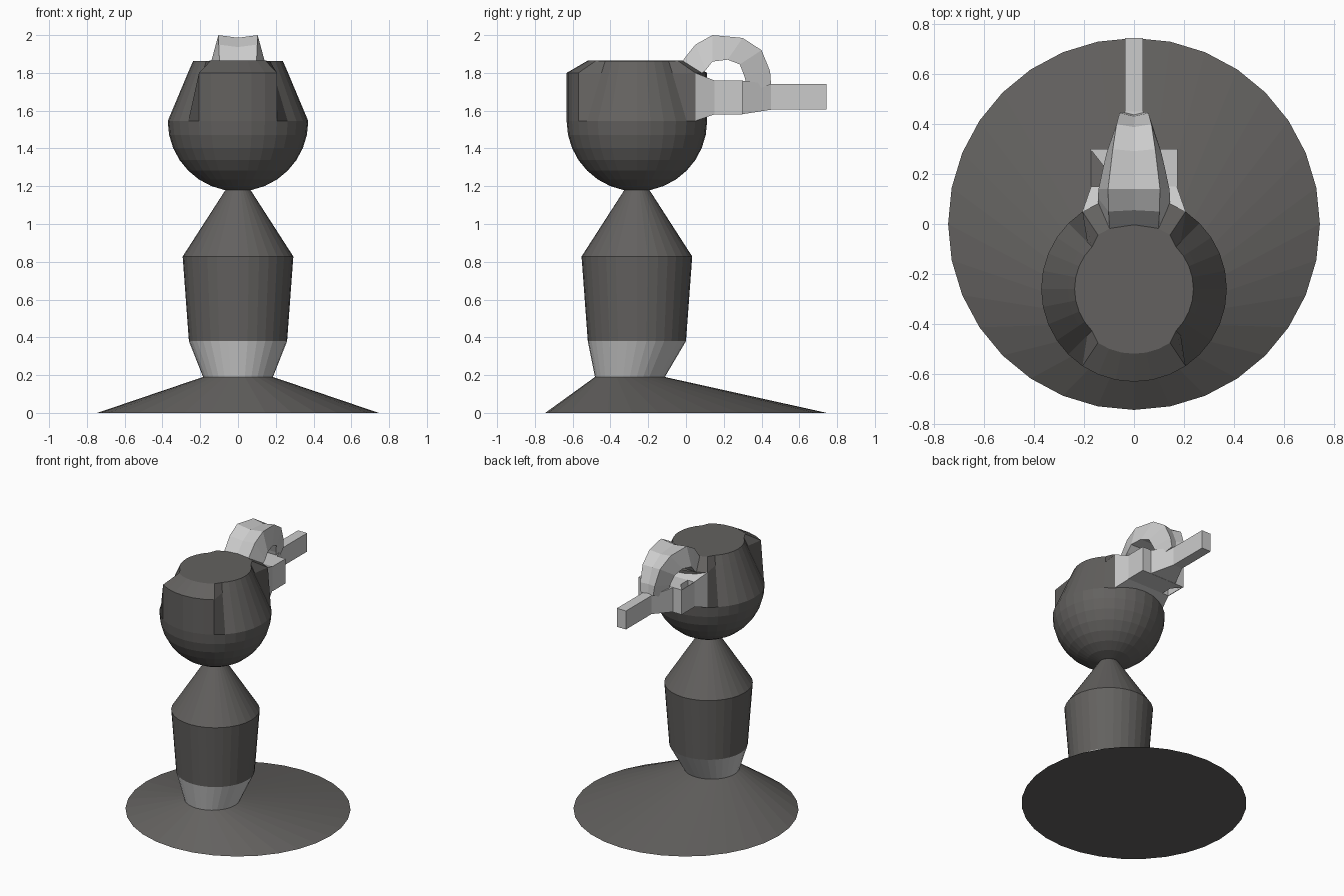
import bpy, bmesh, math

cube = bpy.data.objects.get("Cube")
if cube:
    bpy.data.objects.remove(cube, do_unlink=True)


def material(name, rgb):
    m = bpy.data.materials.new(name)
    m.use_nodes = True
    m.diffuse_color = (*rgb, 1)
    m.node_tree.nodes["Principled BSDF"].inputs["Base Color"].default_value = (*rgb, 1)
    return m


DARK = material("dark grey", (0.125, 0.12, 0.115))
LIGHT = material("light grey", (0.6, 0.6, 0.6))
SEG = 32
CY = -0.26  # y of the body axis


def loft(name, rings, mat):
    """Bridge equal-length vertex rings and cap both ends."""
    bm = bmesh.new()
    loops = [[bm.verts.new(p) for p in ring] for ring in rings]
    n = len(loops[0])
    for a, b in zip(loops, loops[1:]):
        for i in range(n):
            j = (i + 1) % n
            bm.faces.new((a[i], a[j], b[j], b[i]))
    bm.faces.new(loops[0])
    bm.faces.new(loops[-1])
    bmesh.ops.recalc_face_normals(bm, faces=bm.faces)
    mesh = bpy.data.meshes.new(name)
    bm.to_mesh(mesh)
    bm.free()
    mesh.materials.append(mat)
    ob = bpy.data.objects.new(name, mesh)
    bpy.context.collection.objects.link(ob)
    return ob


def circle(cy, r, z):
    return [(r * math.cos(2 * math.pi * i / SEG), cy + r * math.sin(2 * math.pi * i / SEG), z)
            for i in range(SEG)]


def rect(y, x0, x1, z0, z1):
    return [(x0, y, z0), (x1, y, z0), (x1, y, z1), (x0, y, z1)]


# Stand: off-centre base cone, light collar, tapered body, neck cone
loft("base", [circle(0, 0.745, 0), circle(-0.297, 0.185, 0.19)], DARK)
loft("collar", [circle(-0.297, 0.185, 0.19), circle(CY, 0.26, 0.38)], LIGHT)
loft("body", [circle(CY, 0.26, 0.38), circle(CY, 0.293, 0.828)], DARK)
loft("neck", [circle(CY, 0.293, 0.828), circle(CY, 0.065, 1.182)], DARK)


# Head: half ball below, upright front and back walls, sloping sides
def head_ring(r_wall, z_wall, r_side, z_side):
    ring = []
    for i in range(SEG):
        a = 2 * math.pi * i / SEG
        wall = abs(math.sin(a)) > math.cos(math.radians(35))
        r, z = (r_wall, z_wall) if wall else (r_side, z_side)
        ring.append((r * math.cos(a), CY + r * math.sin(a), z))
    return ring


R, ZE = 0.372, 1.545
rings = [circle(CY, 0.008, ZE - R)]
for k in range(7, 0, -1):
    a = math.radians(11.25 * k)
    rings.append(circle(CY, R * math.cos(a), ZE - R * math.sin(a)))
rings += [circle(CY, R, ZE),
          head_ring(R, 1.80, 0.265, 1.80),
          head_ring(0.26, 1.865, 0.238, 1.862)]
loft("head", rings, DARK)

# Clamp block behind the head, with one open corner
loft("clamp_front", [rect(0.05, -0.207, 0.207, 1.545, 1.80),
                     rect(0.15, -0.172, 0.172, 1.58, 1.76)], LIGHT)
loft("clamp_block", [rect(0.15, -0.12, 0.175, 1.58, 1.76),
                     rect(0.30, -0.12, 0.175, 1.58, 1.76)], LIGHT)
corner = [(-0.12, 0.23), (-0.12, 0.30), (-0.175, 0.30)]
loft("clamp_corner", [[(x, y, z) for x, y in corner] for z in (1.58, 1.76)], LIGHT)
loft("clamp_panel", [rect(0.15, -0.175, -0.17, 1.58, 1.76),
                     rect(0.30, -0.175, -0.17, 1.58, 1.76)], LIGHT)

# Lever bar flaring into the clamp
loft("lever_bar", [rect(0.29, -0.11, 0.11, 1.58, 1.76),
                   rect(0.45, -0.037, 0.037, 1.605, 1.74),
                   rect(0.745, -0.037, 0.037, 1.605, 1.74)], LIGHT)

# Arched thumb piece: outer (y, z), inner (y, z), outer and inner half widths
arch = [((-0.02, 1.862), (0.05, 1.77), 0.098, 0.14),
        ((0.05, 1.95), (0.105, 1.815), 0.102, 0.145),
        ((0.14, 2.00), (0.14, 1.86), 0.104, 0.142),
        ((0.30, 1.985), (0.22, 1.87), 0.085, 0.125),
        ((0.40, 1.92), (0.285, 1.845), 0.07, 0.11),
        ((0.445, 1.81), (0.31, 1.78), 0.058, 0.09),
        ((0.45, 1.74), (0.33, 1.695), 0.05, 0.075)]
sections = []
for (yo, zo), (yi, zi), wo, wi in arch:
    d = 0.1  # the outer surface dips towards its middle
    sections.append([(-wi, yi, zi), (wi, yi, zi), (wo, yo, zo),
                     (0, yo + d * (yi - yo), zo + d * (zi - zo)), (-wo, yo, zo)])
loft("thumb_arch", sections, LIGHT)
